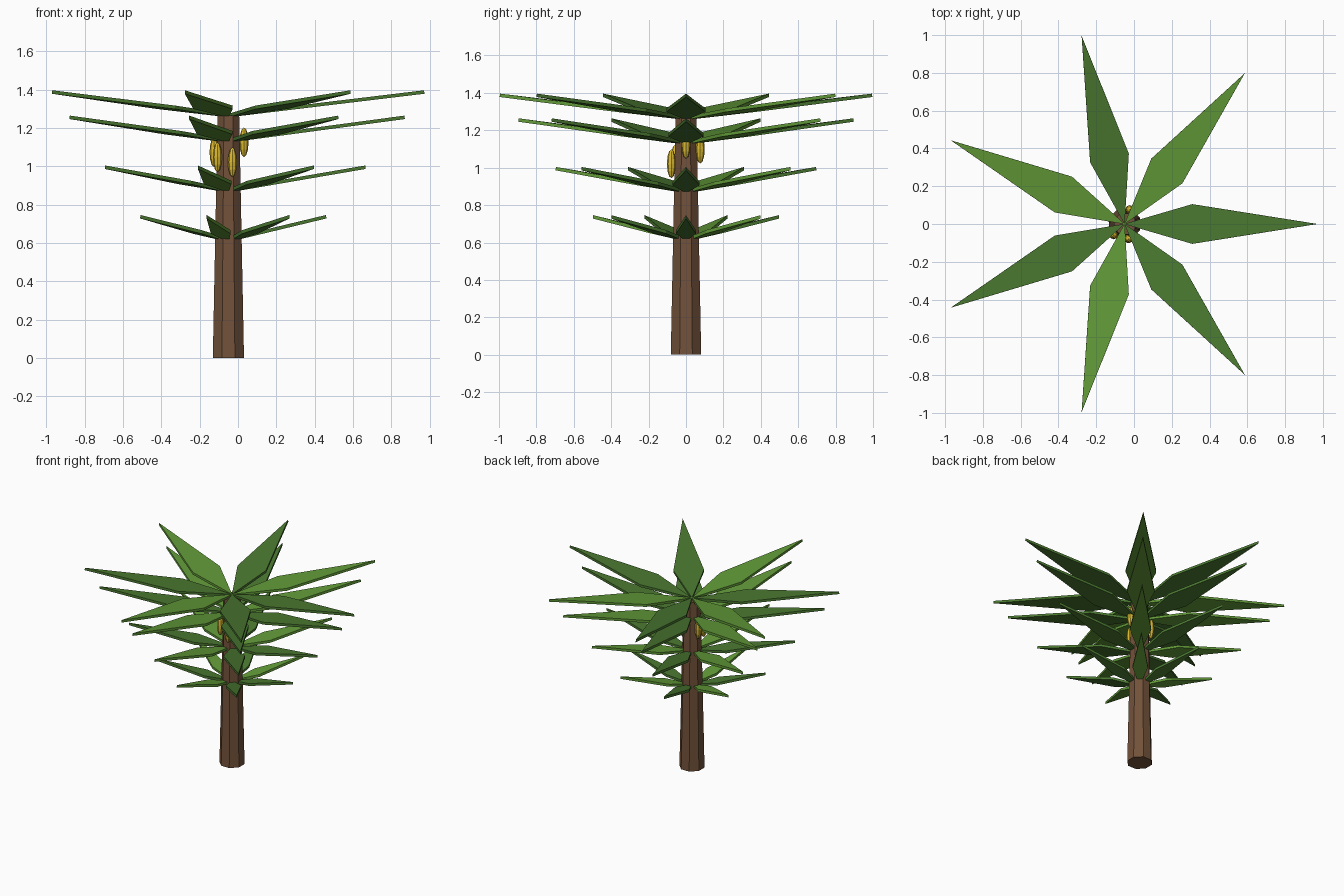
import bpy, bmesh, math
from mathutils import Matrix, Vector

if "Cube" in bpy.data.objects:
    bpy.data.objects.remove(bpy.data.objects["Cube"])

CX = -0.05  # trunk axis


def srgb(r, g, b):
    return tuple((c / 255 / 12.92) if c / 255 <= 0.04045 else ((c / 255 + 0.055) / 1.055) ** 2.4
                 for c in (r, g, b)) + (1.0,)


def material(name, *rgb):
    m = bpy.data.materials.new(name)
    m.diffuse_color = srgb(*rgb)
    m.use_nodes = True
    m.node_tree.nodes["Principled BSDF"].inputs["Base Color"].default_value = m.diffuse_color
    return m


bark = material("bark_brown", 114, 82, 58)
dark_green = material("dark_leaf_green", 74, 120, 48)
light_green = material("light_leaf_green", 97, 153, 56)
yellow = material("fruit_yellow", 220, 186, 48)


def finish(bm, name, mat):
    bmesh.ops.recalc_face_normals(bm, faces=bm.faces[:])
    mesh = bpy.data.meshes.new(name)
    bm.to_mesh(mesh)
    bm.free()
    mesh.materials.append(mat)
    obj = bpy.data.objects.new(name, mesh)
    bpy.context.collection.objects.link(obj)
    return obj


# Tapered eight-sided trunk, flat sides aligned with the axes
bm = bmesh.new()
rings = []
for r, z in [(0.088, 0), (0.061, 1.265)]:
    angles = [math.tau * (k + 0.5) / 8 for k in range(8)]
    rings.append([bm.verts.new((CX + r * math.cos(a), r * math.sin(a), z)) for a in angles])
low, high = rings
bm.faces.new(low)
bm.faces.new(high)
for k in range(8):
    n = (k + 1) % 8
    bm.faces.new((low[k], low[n], high[n], high[k]))
finish(bm, "trunk", bark)


# Flat kite-shaped leaf that rises outwards
def leaf(name, angle, scale, z, mat, rise=0.123, thick=0.018):
    length = 1.022
    outline = [(0, 0), (0.36, -0.105), (length, 0), (0.36, 0.105)]
    bm = bmesh.new()
    bottom = [bm.verts.new((x * scale, y * scale, rise * x / length)) for x, y in outline]
    top = [bm.verts.new(v.co + Vector((-0.002, 0, thick))) for v in bottom]
    bm.faces.new(bottom)
    bm.faces.new(top)
    for k in range(4):
        n = (k + 1) % 4
        bm.faces.new((bottom[k], bottom[n], top[n], top[k]))
    bm.transform(Matrix.Translation((CX, 0, z)) @ Matrix.Rotation(angle, 4, 'Z'))
    finish(bm, name, mat)


# Four tiers of seven leaves in alternating greens
for t, (scale, z) in enumerate([(0.5, 0.605), (0.7, 0.863), (0.9, 1.123), (1.0, 1.255)]):
    for i in range(7):
        leaf(f"leaf_tier{t + 1}_{i + 1}", math.tau * i / 7, scale, z,
             light_green if i % 2 else dark_green)

# Long fruits hanging in a descending spiral round the trunk
for i, deg in enumerate([0, 70, 157, 225, 285]):
    a = math.radians(deg)
    bm = bmesh.new()
    bmesh.ops.create_uvsphere(bm, u_segments=8, v_segments=6, radius=1)
    bm.transform(Matrix.Translation((CX + 0.081 * math.cos(a), 0.081 * math.sin(a), 1.125 - 0.026 * i))
                 @ Matrix.Diagonal((0.024, 0.024, 0.077, 1)))
    finish(bm, f"fruit_{i + 1}", yellow)
